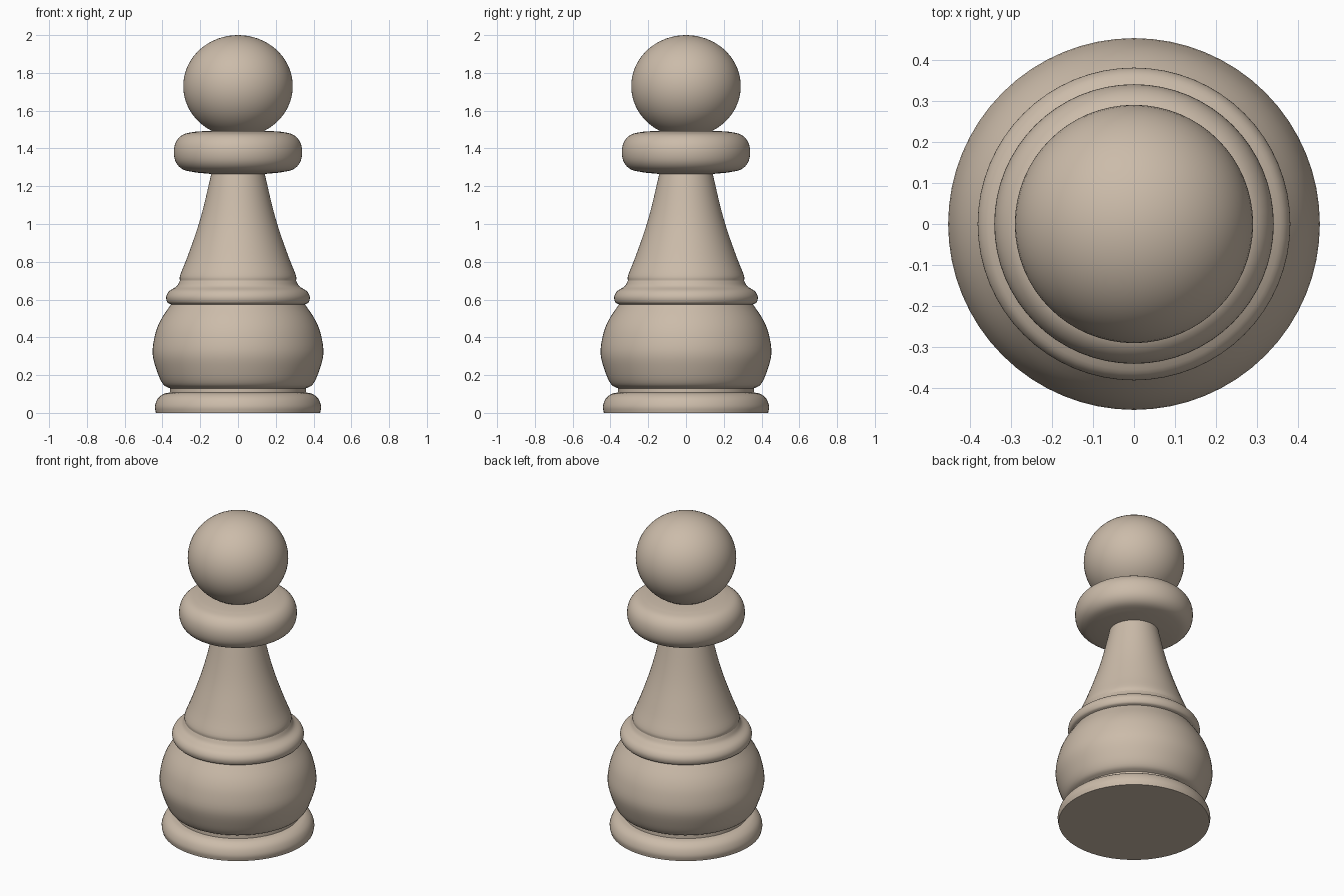
import bpy
import bmesh
import math
from mathutils import Vector

default_cube = bpy.data.objects.get("Cube")
if default_cube:
    bpy.data.objects.remove(default_cube, do_unlink=True)

SIDES = 64
STEPS = 4

# Single wood colour
wood = bpy.data.materials.new("pale wood")
wood.use_nodes = True
colour = (0.60, 0.50, 0.40, 1)
wood.diffuse_color = colour
wood.node_tree.nodes["Principled BSDF"].inputs["Base Color"].default_value = colour


def smooth_profile(points):
    """Pass a soft curve through (radius, height) points."""
    p = [Vector(q) for q in points]
    p = [2 * p[0] - p[1]] + p + [2 * p[-1] - p[-2]]
    result = []
    for a, b, c, d in zip(p, p[1:], p[2:], p[3:]):
        for i in range(STEPS):
            t = i / STEPS
            result.append(0.5 * (2 * b + (c - a) * t + (2 * a - 5 * b + 4 * c - d) * t**2
                                 + (3 * b - a - 3 * c + d) * t**3))
    return result + [p[-2]]


def turn(name, profile):
    """Lathe a profile around the vertical axis."""
    bm = bmesh.new()
    verts = [bm.verts.new((r, 0, z)) for r, z in profile]
    edges = [bm.edges.new(pair) for pair in zip(verts, verts[1:])]
    bmesh.ops.spin(bm, geom=verts + edges, cent=(0, 0, 0), axis=(0, 0, 1),
                   angle=math.tau, steps=SIDES, use_merge=True)
    bmesh.ops.remove_doubles(bm, verts=bm.verts, dist=0.0001)
    bmesh.ops.recalc_face_normals(bm, faces=bm.faces)
    # Open shells face away from the axis
    if sum(f.normal.dot(Vector((*f.calc_center_median().xy, 0))) * f.calc_area() for f in bm.faces) < 0:
        bmesh.ops.reverse_faces(bm, faces=bm.faces)
    mesh = bpy.data.meshes.new(name)
    bm.to_mesh(mesh)
    bm.free()
    mesh.materials.append(wood)
    obj = bpy.data.objects.new(name, mesh)
    bpy.context.collection.objects.link(obj)
    bpy.ops.object.select_all(action="DESELECT")
    obj.select_set(True)
    bpy.context.view_layer.objects.active = obj
    bpy.ops.object.shade_smooth_by_angle(angle=math.radians(40))


# Foot with flat underside, and the groove above it
foot = smooth_profile([(0.435, 0), (0.44, 0.035), (0.425, 0.075), (0.395, 0.1), (0.36, 0.108)])
turn("foot", [(0, 0)] + foot + [(0.36, 0.13)])

# Round lower body
turn("belly", smooth_profile([(0.36, 0.13), (0.395, 0.15), (0.425, 0.21), (0.452, 0.31),
                              (0.44, 0.41), (0.41, 0.49), (0.355, 0.575)]))

# Bead around the top of the belly
turn("bead", smooth_profile([(0.355, 0.575), (0.374, 0.585), (0.38, 0.615), (0.364, 0.645),
                             (0.325, 0.67), (0.308, 0.7)]))

# Tapering stem
turn("stem", smooth_profile([(0.308, 0.7), (0.306, 0.73), (0.27, 0.82), (0.217, 0.97),
                             (0.18, 1.1), (0.142, 1.265)]))

# Wide rounded collar
turn("collar", [(0.142, 1.265)] + smooth_profile(
    [(0.22, 1.272), (0.29, 1.288), (0.328, 1.325), (0.34, 1.38), (0.328, 1.435),
     (0.29, 1.474), (0.22, 1.49)]) + [(0.133, 1.493)])

# Ball head, slightly flattened
start = math.asin(-0.237 / 0.27)
angles = [start + (math.pi / 2 - start) * i / 28 for i in range(29)]
turn("head", [(0.29 * math.cos(a), 1.73 + 0.27 * math.sin(a)) for a in angles])
